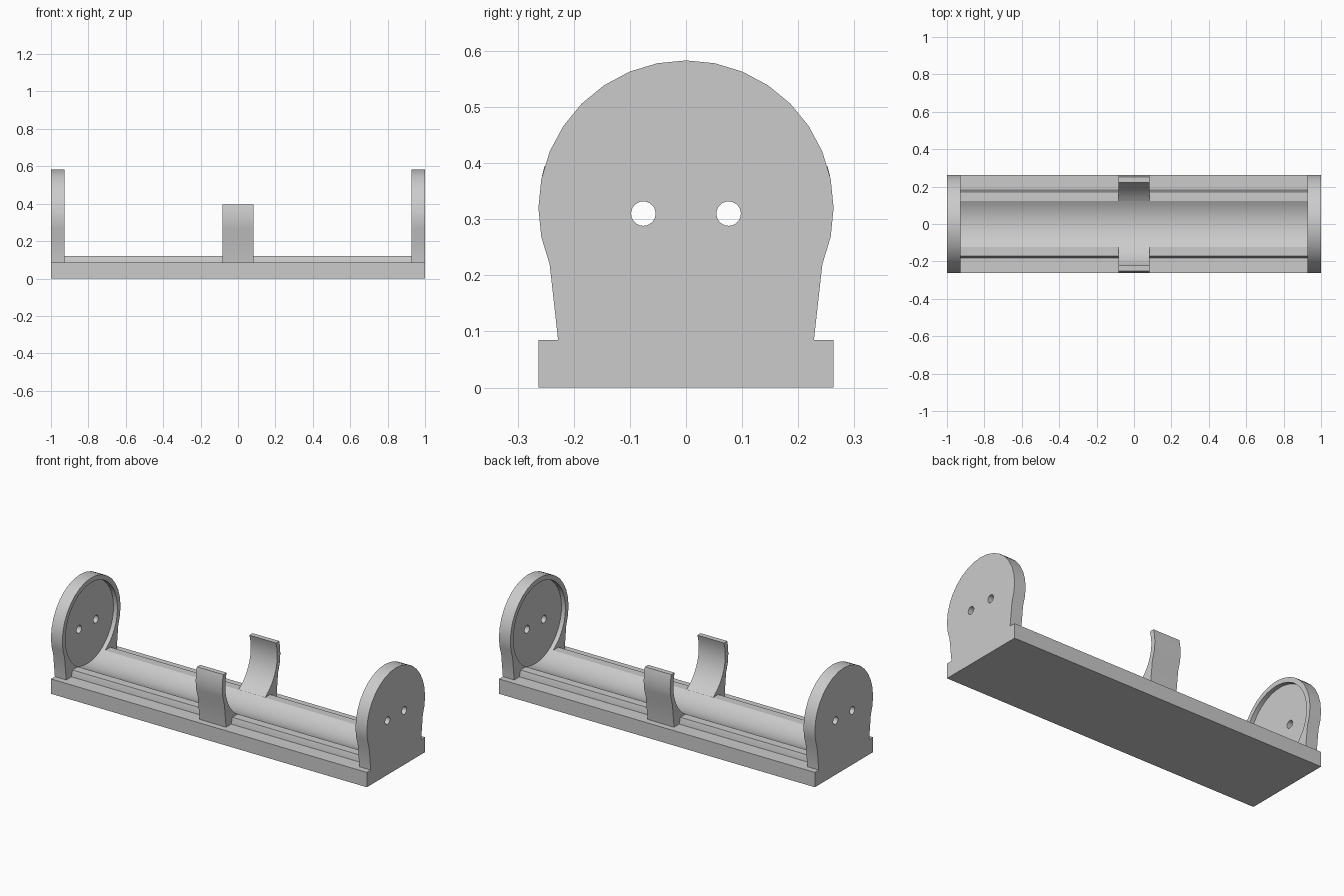
import bpy, bmesh, math

if "Cube" in bpy.data.objects:
    bpy.data.objects.remove(bpy.data.objects["Cube"], do_unlink=True)

grey = bpy.data.materials.new("plain grey")
grey.use_nodes = True
GREY = (0.6, 0.6, 0.6, 1)
grey.diffuse_color = GREY
grey.node_tree.nodes["Principled BSDF"].inputs["Base Color"].default_value = GREY

AXIS_Z = 0.32    # height of the holder's round axis
OUTER = 0.263    # outer radius of end plates and clips
INNER = 0.235    # radius of the round cavity
DECK = 0.085     # top of the base
INSIDE = 0.928   # inner face of the end plates
STEPS = 32


def arc(radius, start, end, steps):
    """Points (y, z) around the axis; angles in degrees from +y."""
    angles = [math.radians(start + (end - start) * i / steps) for i in range(steps + 1)]
    return [(radius * math.cos(a), AXIS_Z + radius * math.sin(a)) for a in angles]


def prism(name, profile, x0, x1):
    """Extrude a (y, z) profile along x."""
    bm = bmesh.new()
    face = bm.faces.new([bm.verts.new((x0, y, z)) for y, z in profile])
    grown = bmesh.ops.extrude_face_region(bm, geom=[face])["geom"]
    moved = [v for v in grown if isinstance(v, bmesh.types.BMVert)]
    bmesh.ops.translate(bm, verts=moved, vec=(x1 - x0, 0, 0))
    bmesh.ops.recalc_face_normals(bm, faces=bm.faces)
    mesh = bpy.data.meshes.new(name)
    bm.to_mesh(mesh)
    bm.free()
    obj = bpy.data.objects.new(name, mesh)
    bpy.context.collection.objects.link(obj)
    mesh.materials.append(grey)
    return obj


def activate(obj):
    bpy.ops.object.select_all(action="DESELECT")
    obj.select_set(True)
    bpy.context.view_layer.objects.active = obj


def smooth(obj):
    activate(obj)
    bpy.ops.object.shade_smooth_by_angle(angle=math.radians(25))


def cut(obj, cutter):
    cutter.hide_render = True
    mod = obj.modifiers.new("cut", "BOOLEAN")
    mod.operation = "DIFFERENCE"
    mod.solver = "EXACT"
    mod.object = cutter
    activate(obj)
    bpy.ops.object.modifier_apply(modifier=mod.name)
    bpy.data.objects.remove(cutter, do_unlink=True)


# Base slab
prism("base", [(-OUTER, 0), (OUTER, 0), (OUTER, DECK), (-OUTER, DECK)], -1, 1)

# Cradle with a shallow round trough between two flat rails
RAIL = 0.12
edge = math.degrees(math.asin((RAIL - AXIS_Z) / INNER))
trough = arc(INNER - 0.0005, -180 - edge, edge, 12)
cradle = prism("cradle", [(0.181, 0.06), (-0.181, 0.06), (-0.181, DECK), (-0.171, RAIL)]
               + trough + [(0.171, RAIL), (0.181, DECK)], -INSIDE, INSIDE)
smooth(cradle)

# End plates: round head on a tapering foot, with a recess and two wire holes
FOOT = [(-0.228, DECK), (-0.228, 0.06), (0.228, 0.06), (0.228, DECK)]
head = arc(OUTER, -22.5, 202.5, 20)
for side, name in ((-1, "right_end_plate"), (1, "left_end_plate")):
    plate = prism(name, FOOT + head, side * INSIDE, side)
    cut(plate, prism("recess_cutter", arc(INNER, 0, 360, 2 * STEPS)[:-1],
                     side * (INSIDE - 0.05), side * (INSIDE + 0.025)))
    for y in (-0.076, 0.076):
        hole = [(y + py * 0.0218 / INNER, 0.31 + (pz - AXIS_Z) * 0.0218 / INNER)
                for py, pz in arc(INNER, 0, 360, 24)[:-1]]
        cut(plate, prism("hole_cutter", hole, side * 0.9, side * 1.1))
    smooth(plate)

# Curved spring clips at mid length
TOP = 0.395
top_in = math.degrees(math.asin((TOP - AXIS_Z) / INNER))
top_out = math.degrees(math.asin((TOP - AXIS_Z) / OUTER))
inner = arc(INNER, top_in, edge, 14)
outer = [(0.12, DECK), (0.228, DECK)] + arc(OUTER, -22.5, 11.25, 3) + arc(OUTER, top_out, top_out, 1)[:1]
for side, name in ((-1, "front_clip"), (1, "back_clip")):
    clip = prism(name, [(side * y, z) for y, z in inner + outer], -0.084, 0.084)
    smooth(clip)
